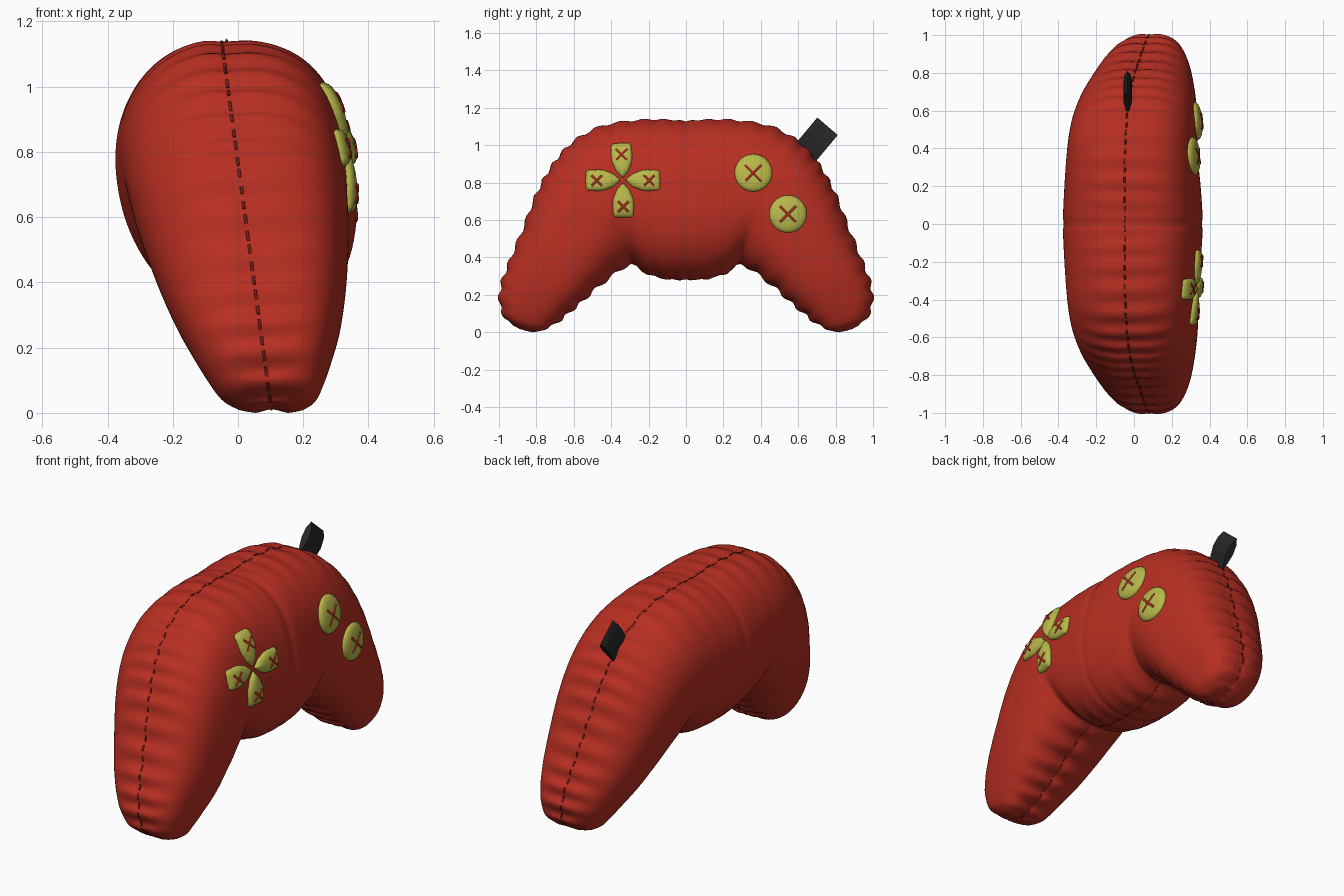
import bpy, bmesh, math
from mathutils import Vector
from mathutils.bvhtree import BVHTree

if "Cube" in bpy.data.objects:
    bpy.data.objects.remove(bpy.data.objects["Cube"])


def material(name, rgb):
    m = bpy.data.materials.new(name)
    m.diffuse_color = (*rgb, 1)
    m.use_nodes = True
    m.node_tree.nodes["Principled BSDF"].inputs["Base Color"].default_value = m.diffuse_color
    return m


RED = material("red_fabric", (0.48, 0.028, 0.016))
DARK = material("seam_thread", (0.2, 0.012, 0.01))
LIME = material("lime_fabric", (0.48, 0.48, 0.07))
BLACK = material("black_ribbon", (0.02, 0.02, 0.02))


def mesh_object(name, verts, faces, mat):
    me = bpy.data.meshes.new(name)
    me.from_pydata([tuple(v) for v in verts], [], faces)
    bm = bmesh.new()
    bm.from_mesh(me)
    bmesh.ops.recalc_face_normals(bm, faces=bm.faces)
    bm.to_mesh(me)
    bm.free()
    me.materials.append(mat)
    ob = bpy.data.objects.new(name, me)
    bpy.context.collection.objects.link(ob)
    bpy.context.view_layer.objects.active = ob
    bpy.ops.object.select_all(action='DESELECT')
    ob.select_set(True)
    bpy.ops.object.shade_smooth_by_angle(angle=math.radians(60))
    return ob


def threads(name, lines, radius, mat):
    cu = bpy.data.curves.new(name, 'CURVE')
    cu.dimensions = '3D'
    cu.bevel_depth, cu.bevel_resolution, cu.use_fill_caps = radius, 1, True
    for pts in lines:
        sp = cu.splines.new('POLY')
        sp.points.add(len(pts) - 1)
        for p, co in zip(sp.points, pts):
            p.co = (*co, 1)
    cu.materials.append(mat)
    ob = bpy.data.objects.new(name, cu)
    bpy.context.collection.objects.link(ob)
    bpy.ops.object.select_all(action='DESELECT')
    ob.select_set(True)
    bpy.context.view_layer.objects.active = ob
    bpy.ops.object.convert(target='MESH')


# Body sections: outer seam y z, inner seam y z, half depth
SECTIONS = [
    (0, 1.14, 0, .28, .38), (.14, 1.145, .1, .285, .375), (.28, 1.14, .2, .31, .367),
    (.45, 1.11, .27, .355, .357), (.6, 1.03, .305, .362, .35), (.71, .91, .35, .335, .34),
    (.80, .75, .41, .29, .32), (.87, .57, .48, .235, .293), (.94, .40, .55, .17, .258),
    (.985, .28, .62, .11, .222), (1.0, .18, .68, .06, .188), (.975, .09, .73, .02, .152),
    (.92, .04, .78, .005, .11)]


def mirrored(s):
    return (-s[0], s[1], -s[2], s[3], s[4])


ALL = [mirrored(s) for s in SECTIONS[:0:-1]] + SECTIONS


def section(t):
    i = min(int(t), len(ALL) - 2)
    f = t - i
    a, b, c, d = (ALL[max(0, min(len(ALL) - 1, k))] for k in (i - 1, i, i + 1, i + 2))
    return [.5 * (2 * q + (r - p) * f + (2 * p - 5 * q + 4 * r - s) * f * f
            + (3 * q - p - 3 * r + s) * f ** 3) for p, q, r, s in zip(a, b, c, d)]


def lean(z):
    return -.05 + .135 * (1.14 - z)


RING, ROWS = 96, 240
MID = len(SECTIONS) - 1
rows = []
arc = [0.0, 0.0]
half = [section(MID + MID * j / (ROWS // 2)) for j in range(ROWS // 2 + 1)]
for j, s in enumerate(half):
    o, inn = Vector((0, s[0], s[1])), Vector((0, s[2], s[3]))
    if j:
        arc[0] += (o - prev[0]).length
        arc[1] += (inn - prev[1]).length
    prev = (o, inn)
    u = MID * j / (ROWS // 2)
    grip = max(0, min(1, (u - 4) / 4))
    row = []
    for k in range(RING):
        th = 2 * math.pi * k / RING
        c, sn = math.cos(th), math.sin(th)
        # fullness of each quarter: the button side is squarer on top
        if sn > 0:
            power = 3.0 if c > 0 else 2.15 + .6 * grip
        else:
            power = 2.05 + .4 * grip if c > 0 else 2.15 + .15 * grip
        e = 2 / power
        pc, ps = (math.copysign(abs(v) ** e, v) for v in (c, sn))
        depth = s[4] * (.92 + .03 * grip if sn > 0 else 1.0) * ps
        p = (o + inn) / 2 + (o - inn) / 2 * pc
        rad = Vector((depth, 0, 0)) + (o - inn) / 2 * pc
        d_out, d_in = min(th, 2 * math.pi - th), abs(th - math.pi)
        # gathered wrinkles beside the seam, seam groove and fold lines
        grow = .2 + .8 * min(1, u / 4)
        side, d = (0, d_out) if c > 0 else (1, d_in)
        phase = 2 * math.pi * arc[side] / .11 + 1.3 * math.sin(8 * arc[side]) + .7 * sn
        puff = math.sin(phase) * .0085 * grow * math.exp(-(d / .55) ** 2)
        puff -= .007 * math.exp(-(d / .07) ** 2)
        puff -= .035 * max(0, u - 10) / 2 * math.exp(-(d / .45) ** 2) * (c < 0)
        puff -= .016 * math.exp(-(u / .2) ** 2) * (.3 + .7 * max(0, sn) * max(0, c))
        puff -= .022 * math.exp(-((u - 3.3) / .5) ** 2) * max(0, -c) * abs(sn)
        p = p + Vector((depth, 0, 0)) + rad.normalized() * puff
        p.x += lean(p.z)
        row.append(p)
    rows.append(row)
flip = Vector((1, -1, 1))
full = [[p * flip for p in r] for r in rows[:0:-1]] + rows
verts = [p for r in full for p in r]
n = len(full)
faces = [(j * RING + k, j * RING + (k + 1) % RING, (j + 1) * RING + (k + 1) % RING, (j + 1) * RING + k)
         for j in range(n - 1) for k in range(RING)]
# Rounded grip tips, pinched at the seam
for base, sgn in ((0, -1), (n - 1, 1)):
    tip = Vector((lean(0), sgn * .86, .028))
    prev_ring = [base * RING + k for k in range(RING)]
    for f in (.85, .65, .35):
        start = len(verts)
        for p in full[base]:
            q = tip + (p - tip) * f
            q.z -= .02 * (1 - f * f) * min(1, abs(q.x - tip.x) / .05)
            verts.append(q)
        ring = list(range(start, start + RING))
        faces += [(prev_ring[k], prev_ring[(k + 1) % RING], ring[(k + 1) % RING], ring[k]) for k in range(RING)]
        prev_ring = ring
    verts.append(tip)
    faces += [(prev_ring[k], prev_ring[(k + 1) % RING], len(verts) - 1) for k in range(RING)]
low = min(v.z for v in verts)
for v in verts:
    v.z -= low
mesh_object("plush_body", verts, faces, RED)
tree = BVHTree.FromPolygons(verts, faces)

# Seam stitches round the outer and inner edge
dashes = []
for k in (0, RING // 2):
    path = [r[k] for r in full]
    run, dash = 0, []
    for a, b in zip(path, path[1:]):
        for i in range(3):
            run += (b - a).length / 3
            if run % .052 < .036:
                dash.append(a.lerp(b, (i + 1) / 3))
            else:
                if len(dash) > 1:
                    dashes.append(dash)
                dash = []
threads("seam_stitches", dashes, .005, DARK)


def on_body(y, z):
    hit, normal, _, _ = tree.ray_cast(Vector((2, y, z)), Vector((-1, 0, 0)))
    return hit, normal


# Padded patch that follows the body, with a cross stitch
def patch(name, outline, centre, cross_at, height, cross):
    cy, cz = centre
    normal = on_body(cy, cz)[1]
    levels = [(.3, .99), (.55, .93), (.75, .8), (.88, .62), (.96, .4), (1, .15), (.97, -.4)]
    v = [on_body(cy, cz)[0] + normal * height]
    for f, h in levels:
        v += [on_body(cy + (y - cy) * f, cz + (z - cz) * f)[0] + normal * height * h for y, z in outline]
    m = len(outline)
    fs = [(0, 1 + k, 1 + (k + 1) % m) for k in range(m)]
    for l in range(len(levels) - 1):
        a, b = 1 + l * m, 1 + (l + 1) * m
        fs += [(a + k, b + k, b + (k + 1) % m, a + (k + 1) % m) for k in range(m)]
    mesh_object(name, v, fs, LIME)
    top = BVHTree.FromPolygons(v, fs)
    lines = []
    for sgn in (1, -1):
        line = []
        for i in range(-3, 4):
            y, z = cross_at[0] + cross * i / 3, cross_at[1] + sgn * cross * i / 3
            hit = top.ray_cast(Vector((2, y, z)), Vector((-1, 0, 0)))[0]
            if hit:
                line.append(hit - normal * .002)
        lines.append(line)
    threads(name + "_cross", lines, .007, RED)


# Round buttons
for name, y, z in (("upper_button", .36, .852), ("lower_button", .545, .632)):
    ring = [(y + .1 * math.cos(a * math.pi / 20), z + .1 * math.sin(a * math.pi / 20)) for a in range(40)]
    patch(name, ring, (y, z), (y, z), .027, .042)

# Four petals of the direction pad
petal = [(.012, 0), (.05, .034), (.1, .054), (.13, .057), (.185, .054), (.197, .044), (.2, 0)]
petal += [(r, -t) for r, t in petal[-2:0:-1]]
dense = []
for (r0, t0), (r1, t1) in zip(petal, petal[1:] + petal[:1]):
    dense += [(r0 + (r1 - r0) * i / 4, t0 + (t1 - t0) * i / 4) for i in range(4)]
for name, deg in (("right", 0), ("top", 93), ("left", 180), ("bottom", 271)):
    ca, sa = math.cos(math.radians(deg)), math.sin(math.radians(deg))

    def place(r, t):
        return (-.337 + r * ca - t * sa, .812 + r * sa + t * ca)
    patch("pad_" + name, [place(*q) for q in dense], place(.12, 0), place(.14, 0), .027, .028)

# Folded ribbon tag on the top edge
out, along = Vector((0, .64, .77)), Vector((0, .76, -.65))
base = Vector((-.035, .635, .955))
profile = [(0, 0), (.014, .05), (.024, .1), (.018, .155), (0, .19), (-.016, .155), (-.02, .1), (-.012, .05)]
v = [base + Vector((x, 0, 0)) + out * h + along * w for w in (-.072, .072) for x, h in profile]
m = len(profile)
f = [(k, (k + 1) % m, m + (k + 1) % m, m + k) for k in range(m)]
mesh_object("ribbon_tag", v, f + [tuple(range(m)), tuple(range(m, 2 * m))], BLACK)
